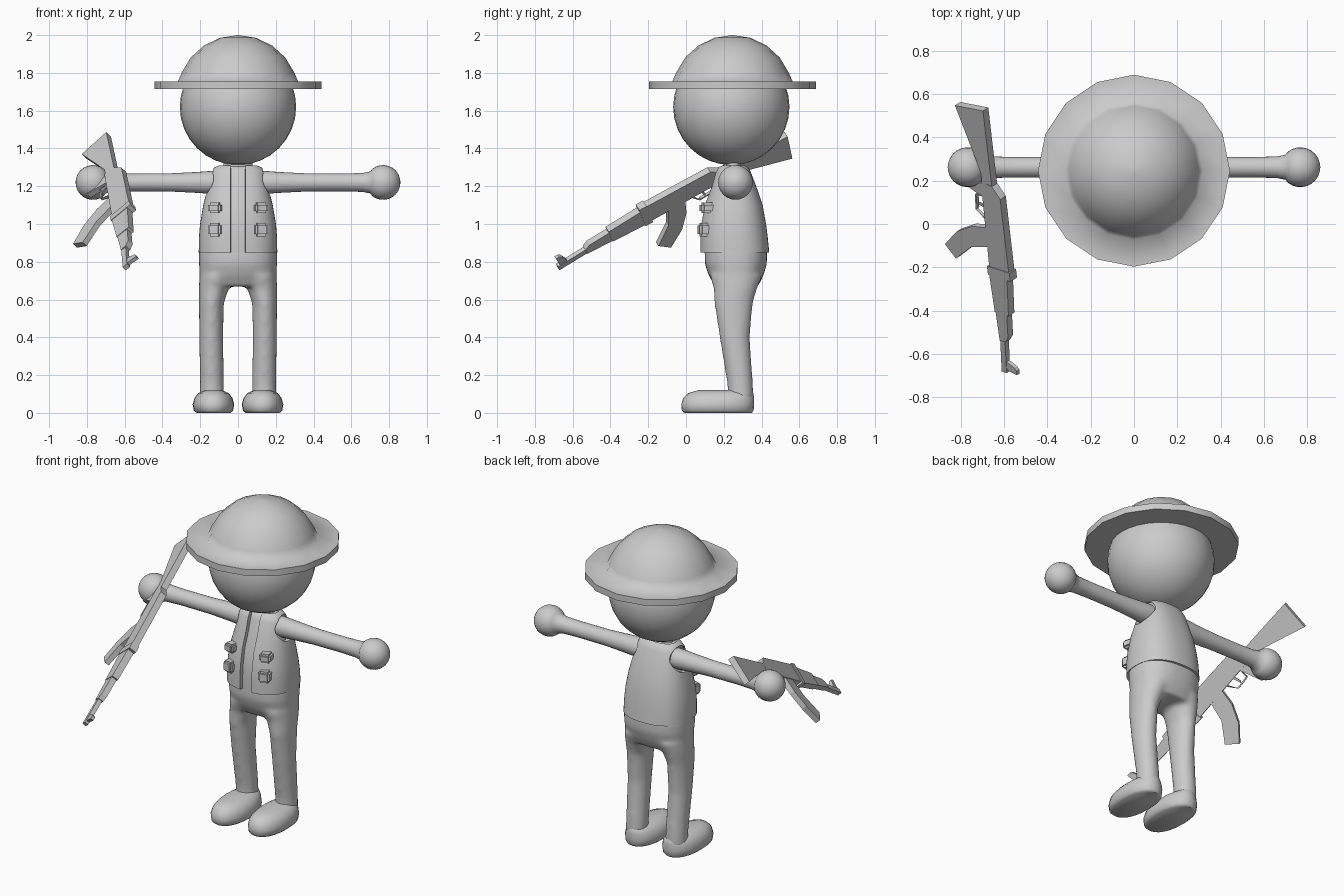
import bpy, bmesh, math
from mathutils import Matrix, Vector

cube = bpy.data.objects.get("Cube")
if cube:
    bpy.data.objects.remove(cube)

grey = bpy.data.materials.new("plain_grey")
grey.use_nodes = True
tone = (0.6, 0.6, 0.6, 1)
grey.diffuse_color = tone
grey.node_tree.nodes["Principled BSDF"].inputs["Base Color"].default_value = tone


def activate(ob):
    bpy.ops.object.select_all(action='DESELECT')
    ob.select_set(True)
    bpy.context.view_layer.objects.active = ob


def finish(name, bm, smooth=None, matrix=None, fix=True):
    """Turn a bmesh into a named object, smooth below the given angle."""
    if matrix:
        bm.transform(matrix)
    if fix:
        bmesh.ops.recalc_face_normals(bm, faces=bm.faces)
    mesh = bpy.data.meshes.new(name)
    bm.to_mesh(mesh)
    bm.free()
    mesh.materials.append(grey)
    ob = bpy.data.objects.new(name, mesh)
    bpy.context.collection.objects.link(ob)
    if smooth:
        shade(ob, smooth)
    return ob


def shade(ob, angle):
    activate(ob)
    bpy.ops.object.shade_smooth_by_angle(angle=math.radians(angle))


def modify(ob, kind, **settings):
    mod = ob.modifiers.new(kind.title(), kind)
    for key, value in settings.items():
        setattr(mod, key, value)
    activate(ob)
    bpy.ops.object.modifier_apply(modifier=mod.name)


def loft(bm, sections, count=32, power=2.0, gap=None):
    """Stack rounded sections (z, x, y, half width, half depth); gap opens the front."""
    rings = []
    for z, x, y, rx, ry in sections:
        cut = math.asin((gap / rx) ** (power / 2)) if gap else 0
        ring = []
        for i in range(count):
            part = i / (count - 1) if gap else i / count
            t = -math.pi / 2 + cut + part * (math.tau - 2 * cut)
            c, s = math.cos(t), math.sin(t)
            px = math.copysign(abs(c) ** (2 / power), c) * rx
            py = math.copysign(abs(s) ** (2 / power), s) * ry
            ring.append(bm.verts.new((x + px, y + py, z)))
        rings.append(ring)
    for a, b in zip(rings, rings[1:]):
        for i in range(count - 1 if gap else count):
            j = (i + 1) % count
            bm.faces.new((a[i], a[j], b[j], b[i]))
    if not gap:
        bm.faces.new(rings[0][::-1])
        bm.faces.new(rings[-1])


def dome(radius, centre, start, end, steps):
    """Arc profile points (radius, height)."""
    angles = [math.radians(start + (end - start) * i / steps) for i in range(steps + 1)]
    return [(max(radius * math.cos(a), 0.002), centre + radius * math.sin(a)) for a in angles]


def lathe(name, profile, count, smooth, matrix):
    bm = bmesh.new()
    loft(bm, [(h, 0, 0, r, r) for r, h in profile], count)
    return finish(name, bm, smooth, matrix)


# Head and brimmed helmet
lathe("head", dome(0.308, 1.62, -90, 90, 16), 32, 60, Matrix.Translation((0, 0.24, 0)))
brim = [(0.28, 1.715), (0.443, 1.715), (0.443, 1.755), (0.318, 1.755)]
lathe("helmet", brim + dome(0.323, 1.677, 22.5, 90, 4), 16, 80,
      Matrix.Translation((0, 0.246, 0)))

# Trousers: hips and legs fused into one smooth skin
bm = bmesh.new()
loft(bm, [(0.67, 0, 0.268, 0.185, 0.115), (0.73, 0, 0.265, 0.203, 0.146),
          (0.79, 0, 0.264, 0.207, 0.165), (0.88, 0, 0.264, 0.207, 0.165)], 32, 2.4)
for side in (-1, 1):
    loft(bm, [(0.06, side * 0.138, 0.29, 0.064, 0.068),
              (0.15, side * 0.138, 0.287, 0.064, 0.068),
              (0.4, side * 0.142, 0.258, 0.064, 0.08),
              (0.58, side * 0.141, 0.252, 0.066, 0.102),
              (0.66, side * 0.128, 0.262, 0.08, 0.116),
              (0.73, side * 0.105, 0.265, 0.1, 0.14)], 24)
trousers = finish("trousers", bm)
modify(trousers, 'REMESH', mode='VOXEL', voxel_size=0.014)
modify(trousers, 'SMOOTH', factor=0.5, iterations=8)
shade(trousers, 60)

# Shoes, arms with round hands
arm = [(0.062, 0.05), (0.06, 0.15), (0.055, 0.22), (0.048, 0.36), (0.047, 0.56),
       (0.05, 0.66), (0.058, 0.7)] + dome(0.092, 0.768, -38, 90, 9)
for side, label in ((-1, "right"), (1, "left")):
    bm = bmesh.new()
    x = side * 0.13
    loft(bm, [(0, x, 0.17, 0.09, 0.178), (0.012, x, 0.168, 0.104, 0.19),
              (0.045, x, 0.168, 0.11, 0.193), (0.08, x, 0.173, 0.1, 0.187),
              (0.105, x, 0.185, 0.08, 0.172), (0.12, x, 0.205, 0.045, 0.14)], 24, 2.2)
    finish(label + "_shoe", bm, 50)
    turn = Matrix.Rotation(side * math.pi / 2, 4, 'Y')
    lathe(label + "_arm", arm, 24, 60, Matrix.Translation((0, 0.262, 1.22)) @ turn)

# Shirt under an open vest
body = [(0.85, 0, 0.258, 0.208, 0.183), (0.93, 0, 0.254, 0.207, 0.179),
        (1.0, 0, 0.252, 0.201, 0.172), (1.1, 0, 0.252, 0.184, 0.154),
        (1.2, 0, 0.254, 0.16, 0.118), (1.27, 0, 0.25, 0.147, 0.095),
        (1.3, 0, 0.25, 0.125, 0.08), (1.31, 0, 0.25, 0.1, 0.06)]
bm = bmesh.new()
loft(bm, [(z - 0.005, x, y, rx - 0.022, ry - 0.022) for z, x, y, rx, ry in body]
     + [(1.36, 0, 0.25, 0.07, 0.04)], 32, 2.4)
finish("shirt", bm, 60)
bm = bmesh.new()
loft(bm, body, 48, 2.4, gap=0.04)
vest = finish("vest", bm, fix=False)
modify(vest, 'SOLIDIFY', thickness=0.025, offset=-1)
for side in (-1, 1):
    bpy.ops.mesh.primitive_cylinder_add(vertices=24, radius=0.075, depth=0.2,
                                        location=(side * 0.215, 0.258, 1.22),
                                        rotation=(0, math.pi / 2, 0))
    cutter = bpy.context.object
    modify(vest, 'BOOLEAN', object=cutter, operation='DIFFERENCE', solver='EXACT')
    bpy.data.objects.remove(cutter)
shade(vest, 40)

# Vest pockets
for side in (-1, 1):
    for level, y, z, height in (("upper", 0.118, 1.085, 0.055), ("lower", 0.108, 0.97, 0.07)):
        bm = bmesh.new()
        bmesh.ops.create_cube(bm, size=1)
        bm.transform(Matrix.Diagonal((0.07, 0.085, height, 1)))
        bmesh.ops.bevel(bm, geom=bm.edges[:], offset=0.012, segments=2, affect='EDGES')
        place = Matrix.Translation((side * 0.118, y, z)) @ Matrix.Rotation(side * 0.25, 4, 'Z')
        finish(level + ("_left" if side > 0 else "_right") + "_pocket", bm, 40, place)

# Rifle: flat side profiles (forward, down) extruded to a thickness, then aimed
forward = Vector((0.102, -0.876, -0.474)).normalized()
down = Vector((-0.75, 0.245, -0.61))
down = (down - forward * down.dot(forward)).normalized()
across = forward.cross(down)
aim = Matrix.Translation((-0.685, 0.53, 1.475)) @ Matrix((forward, down, across)).transposed().to_4x4()


def plate(name, outline, half):
    bm = bmesh.new()
    face = bm.faces.new([bm.verts.new((u, v, -half)) for u, v in outline])
    out = bmesh.ops.extrude_face_region(bm, geom=[face])
    moved = [g for g in out["geom"] if isinstance(g, bmesh.types.BMVert)]
    bmesh.ops.translate(bm, verts=moved, vec=(0, 0, 2 * half))
    finish(name, bm, matrix=aim)


plate("rifle_stock", [(0, 0), (0.4, 0), (0.44, 0.06), (0.34, 0.06), (0.02, 0.175)], 0.019)
plate("rifle_receiver", [(0.4, 0), (0.455, -0.045), (0.85, -0.045), (0.85, 0.075), (0.39, 0.065)], 0.02)
plate("rifle_band", [(0.84, -0.052), (0.885, -0.052), (0.885, 0.085), (0.84, 0.085)], 0.024)
plate("rifle_handguard", [(0.88, -0.03), (1.08, -0.012), (1.08, 0.072), (0.88, 0.08)], 0.021)
plate("rifle_gas_block", [(1.07, 0), (1.2, 0.01), (1.23, 0.03), (1.23, 0.065), (1.07, 0.07)], 0.018)
plate("rifle_barrel", [(1.22, 0.035), (1.4, 0.05), (1.4, 0.08), (1.22, 0.065)], 0.013)
plate("rifle_front_sight", [(1.335, 0.06), (1.36, 0), (1.375, -0.012), (1.395, -0.012), (1.385, 0.06)], 0.01)
plate("rifle_magazine", [(0.635, 0.06), (0.735, 0.06), (0.77, 0.18), (0.86, 0.285),
                         (0.8, 0.345), (0.71, 0.26), (0.655, 0.16)], 0.016)
plate("rifle_grip", [(0.41, 0.05), (0.48, 0.05), (0.43, 0.2), (0.37, 0.19)], 0.016)
plate("rifle_trigger", [(0.53, 0.06), (0.545, 0.06), (0.53, 0.115), (0.52, 0.11)], 0.004)
guard = [(0.47, 0.06), (0.48, 0.125), (0.56, 0.13), (0.61, 0.06)]
for number, (a, b) in enumerate(zip(guard, guard[1:]), 1):
    plate(f"rifle_trigger_guard_{number}",
          [a, b, (b[0] - 0.006, b[1] - 0.009), (a[0] + 0.008, a[1] - 0.009)], 0.008)
